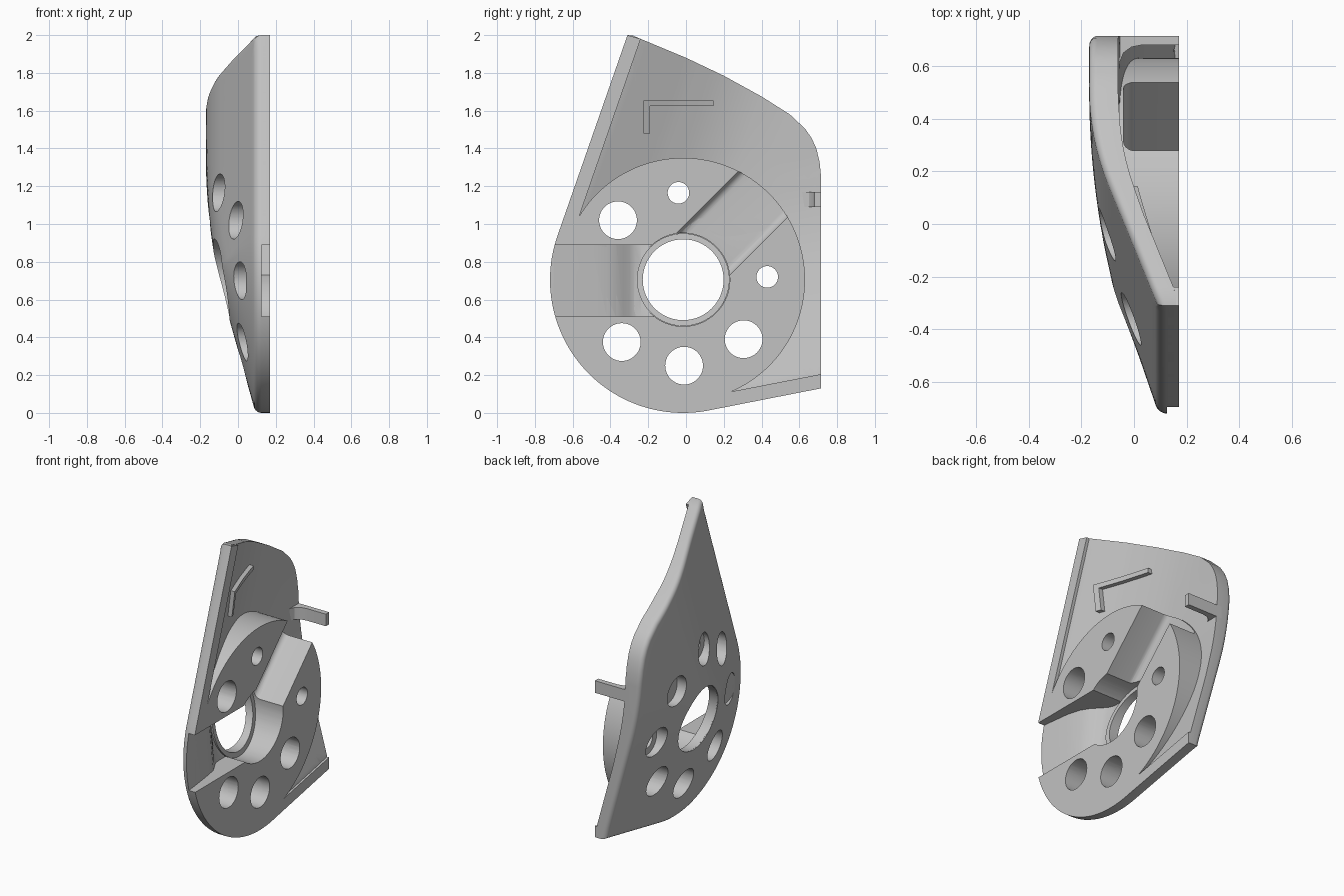
import bpy, bmesh, math
from mathutils import Vector

if "Cube" in bpy.data.objects:
    bpy.data.objects.remove(bpy.data.objects["Cube"])

grey = bpy.data.materials.new("light grey")
grey.use_nodes = True
grey.diffuse_color = (0.54, 0.54, 0.54, 1)
grey.node_tree.nodes["Principled BSDF"].inputs["Base Color"].default_value = grey.diffuse_color

# Layout in the (y, z) plane: rounded corner, straight leading and bottom edges
CENTRE = Vector((-0.015, 0.705))
RADIUS = 0.705
TOP = 0.17
LEAD, LEAD_N = Vector((0.328, 0.945)), Vector((-0.945, 0.328))
BASE, BASE_N = Vector((0.983, 0.185)), Vector((0.185, -0.983))
STEEP = 1.35
FLOOR = -0.04


def depth(p):
    """Inward distance from the leading and bottom border, steeper at the leading edge."""
    q = p - CENTRE
    lead = STEEP * (RADIUS - q.dot(LEAD_N))
    base = RADIUS - q.dot(BASE_N)
    k = 0.35
    if q.dot(LEAD) < 0 and q.dot(BASE) < 0:
        turn = LEAD_N.angle(q) / LEAD_N.angle(BASE_N)
        lead = (1 + (STEEP - 1) * (1 - turn) ** 3) * (RADIUS - q.length)
        k *= (1 - turn) ** 2
    h = max(k - abs(lead - base), 0)
    soft = h * h / (4 * k) if k > 0.001 else 0
    return max(min(lead, base) - soft, 0)


def skin(p):
    """Straight slope that levels off."""
    u = min(depth(p), 1.23)
    return 0.093 - 0.28 * u + 0.241 * max(u - 0.65, 0) ** 2


def inside(p):
    extra = 0.025 * min(max((depth(p) - 0.5) / 0.6, 0), 1)
    return min(0.16, skin(p) + 0.085 + extra)


def tilt(y, z):
    """Plane close to the skin around the hub."""
    return -0.075 - 0.08 * (y - CENTRE.x) - 0.2 * (z - CENTRE.y)


def make(name, bm):
    bmesh.ops.recalc_face_normals(bm, faces=bm.faces)
    mesh = bpy.data.meshes.new(name)
    bm.to_mesh(mesh)
    bm.free()
    mesh.materials.append(grey)
    obj = bpy.data.objects.new(name, mesh)
    bpy.context.collection.objects.link(obj)
    return obj


def prism(name, pts, place, lo, hi):
    """Extrude a closed profile; place maps (a, b, t) to a point."""
    bm = bmesh.new()
    ends = [[bm.verts.new(place(a, b, t)) for a, b in pts] for t in (lo, hi)]
    n = len(pts)
    for i in range(n):
        j = (i + 1) % n
        bm.faces.new((ends[0][i], ends[0][j], ends[1][j], ends[1][i]))
    bm.faces.new(ends[0])
    bm.faces.new(ends[1])
    return make(name, bm)


def circle(c, r, n=48):
    return [Vector((c[0] + r * math.cos(2 * math.pi * i / n),
                    c[1] + r * math.sin(2 * math.pi * i / n))) for i in range(n)]


def corner_arc(r):
    """Round lower front corner, from the leading edge to the bottom edge."""
    a0 = math.atan2(LEAD_N.y, LEAD_N.x)
    a1 = math.atan2(BASE_N.y, BASE_N.x) + 2 * math.pi
    angles = [a0 + (a1 - a0) * i / 48 for i in range(49)]
    return [CENTRE + r * Vector((math.cos(a), math.sin(a))) for a in angles]


def along_x(a, b, t):
    return (t, a, b)


def ring_solid(name, outline, hole, low, high, fillet):
    """Solid between two height functions, from a round hole out to an outline."""
    bm = bmesh.new()
    n = len(outline)
    borders = [0, 0.0015, 0.006, 0.013, 0.021, 0.03, 0.068]
    inner_steps = 14
    lows, highs = [], []
    for i, o in enumerate(outline):
        ray = (o - CENTRE).normalized()
        tan = (outline[(i + 1) % n] - outline[i - 1]).normalized()
        slant = max(abs(ray.dot(Vector((tan.y, -tan.x)))), 0.5)
        start = CENTRE + ray * hole
        pts = [(o - ray * (b / slant), b) for b in borders]
        last = pts[-1][0]
        pts += [(last.lerp(start, k / inner_steps), 1) for k in range(1, inner_steps + 1)]
        lo, hi = [], []
        for p, b in pts:
            e = max(fillet - b, 0)
            lift = fillet - math.sqrt(fillet * fillet - e * e)
            lo.append(bm.verts.new((low(p) + lift, p.x, p.y)))
            hi.append(bm.verts.new((high(p), p.x, p.y)))
        lows.append(lo)
        highs.append(hi)
    for i in range(n):
        j = (i + 1) % n
        for s in (lows, highs):
            for k in range(len(s[0]) - 1):
                bm.faces.new((s[i][k], s[j][k], s[j][k + 1], s[i][k + 1]))
        for k in (0, -1):
            bm.faces.new((lows[i][k], lows[j][k], highs[j][k], highs[i][k]))
    return make(name, bm)


# Outline: rear and top edges, leading edge, round corner, bottom edge
corners = [Vector(c) for c in (
    (0.715, 0.13), (0.715, 1.25), (0.707, 1.33), (0.69, 1.4), (0.665, 1.455), (0.63, 1.505),
    (0.55, 1.58), (0.4, 1.675), (0.2, 1.785), (0, 1.88), (-0.24, 1.98), (-0.28, 1.997), (-0.31, 2.0))]
corners += corner_arc(RADIUS)
outline = []
for p, q in zip(corners, corners[1:] + corners[:1]):
    steps = max(1, round((q - p).length / 0.04))
    outline += [p.lerp(q, k / steps) for k in range(steps)]

plate = ring_solid("curved_plate", outline, 0.215, skin, inside, 0.03)
boss = ring_solid("round_boss", circle(CENTRE, 0.645, 128), 0.215,
                  lambda p: skin(p) + 0.05, lambda p: TOP, 0.001)

# Flat raised rim along the leading edge, round corner and bottom edge
band = [Vector((-0.31, 2.0))] + corner_arc(RADIUS) + [Vector((0.715, 0.13)), Vector((0.715, 0.205))]
band += corner_arc(RADIUS - 0.075)[::-1] + [Vector((-0.24, 1.98))]
rim = prism("raised_rim", band, along_x, 0.13, TOP)

# Cutters for the hub pocket and the two channels
cutters = [prism("hub_cutter", circle(CENTRE, 0.247, 96),
                 lambda a, b, t: (t or tilt(a, b) + 0.04, a, b), 0, 0.4)]
ramp = [(-0.9, 0.125), (-0.7, 0.125), (-0.5, 0.1), (-0.42, 0.083), (-0.37, 0.063), (-0.33, 0.035),
        (-0.3, 0.012), (-0.275, -0.003), (-0.24, -0.012), (-0.1, -0.012), (-0.1, 0.4), (-0.9, 0.4)]
cutters.append(prism("front_channel_cutter", ramp,
                     lambda a, b, t: (b - 0.2 * (t - 0.7) * min(max((a + 0.45) / 0.2, 0), 1), a, t),
                     0.51, 0.89))
half, r = 0.177, 0.04
slot = [(half, 0.4), (-half, 0.4)]
for side, first in ((-1, 180), (1, 270)):
    for k in range(6):
        a = math.radians(first + 18 * k)
        slot.append((side * (half - r) + r * math.cos(a), FLOOR + r + r * math.sin(a)))
d = math.sqrt(0.5)
cutters.append(prism("slanted_channel_cutter", slot,
                     lambda w, x, s: (x, -0.02 + d * (s + w), 0.73 + d * (s - w)), 0, 0.72))

# Cutters for the ring of holes: through, stepped and blind
for c in ((-0.36, 1.02), (0.305, 0.39), (-0.01, 0.25), (-0.34, 0.375)):
    cutters.append(prism("hole_cutter", circle(c, 0.1), along_x, -0.5, 0.5))
for c in ((-0.04, 1.165), (0.43, 0.72)):
    cutters.append(prism("small_hole_cutter", circle(c, 0.057), along_x, -0.5, 0.5))
for c, deep in (((-0.04, 1.165), 0.07), ((0.43, 0.72), 0.07), ((0.31, 1.03), 0.07), ((-0.48, 0.7), 0.03)):
    cutters.append(prism("recess_cutter", circle(c, 0.1), along_x, -0.5, skin(Vector(c)) + deep))

bodies = (plate, boss, rim)
for obj in bodies:
    for c in cutters:
        mod = obj.modifiers.new(c.name, "BOOLEAN")
        mod.operation, mod.solver, mod.object = "DIFFERENCE", "EXACT", c
bpy.context.view_layer.update()
graph = bpy.context.evaluated_depsgraph_get()
cut = [bpy.data.meshes.new_from_object(o.evaluated_get(graph)) for o in bodies]
for obj, mesh in zip(bodies, cut):
    obj.modifiers.clear()
    obj.data = mesh
for c in cutters:
    bpy.data.objects.remove(c)

# Raised ring around the hub hole
bm = bmesh.new()
loops = [[bm.verts.new((tilt(p.x, p.y) + 0.055 if top else skin(p) + 0.005, p.x, p.y))
          for p in circle(CENTRE, rad, 96)]
         for rad, top in ((0.214, 0), (0.214, 1), (0.245, 1), (0.245, 0))]
for s, t in zip(loops, loops[1:] + loops[:1]):
    for i in range(96):
        j = (i + 1) % 96
        bm.faces.new((s[i], s[j], t[j], t[i]))
hub_ring = make("hub_ring", bm)

# Rear tab with a flared foot
tab = prism("rear_tab", [(0.715, TOP), (0.68, TOP), (0.68, 0.03), (0.672, -0.01), (0.65, -0.04),
                         (0.6, -0.06), (0.6, -0.1), (0.7, -0.1), (0.715, -0.09)],
            lambda a, b, t: (b, a, t), 1.09, 1.17)


# Raised angle-shaped rib on the inner face
def rib(name, y0, y1, z0, z1):
    bm = bmesh.new()
    bmesh.ops.create_cube(bm, size=1)
    bmesh.ops.subdivide_edges(bm, edges=bm.edges[:], cuts=7, use_grid_fill=True)
    for v in bm.verts:
        p = Vector((y0 + (v.co.y + 0.5) * (y1 - y0), z0 + (v.co.z + 0.5) * (z1 - z0)))
        v.co = (inside(p) + 0.005 + 0.05 * v.co.x, p.x, p.y)
    return make(name, bm)


ribs = [rib("long_rib", -0.225, 0.145, 1.625, 1.655), rib("short_rib", -0.225, -0.19, 1.48, 1.625)]

for obj in [*bodies, hub_ring, tab, *ribs]:
    bpy.ops.object.select_all(action="DESELECT")
    obj.select_set(True)
    bpy.context.view_layer.objects.active = obj
    bpy.ops.object.shade_smooth_by_angle(angle=math.radians(25))
